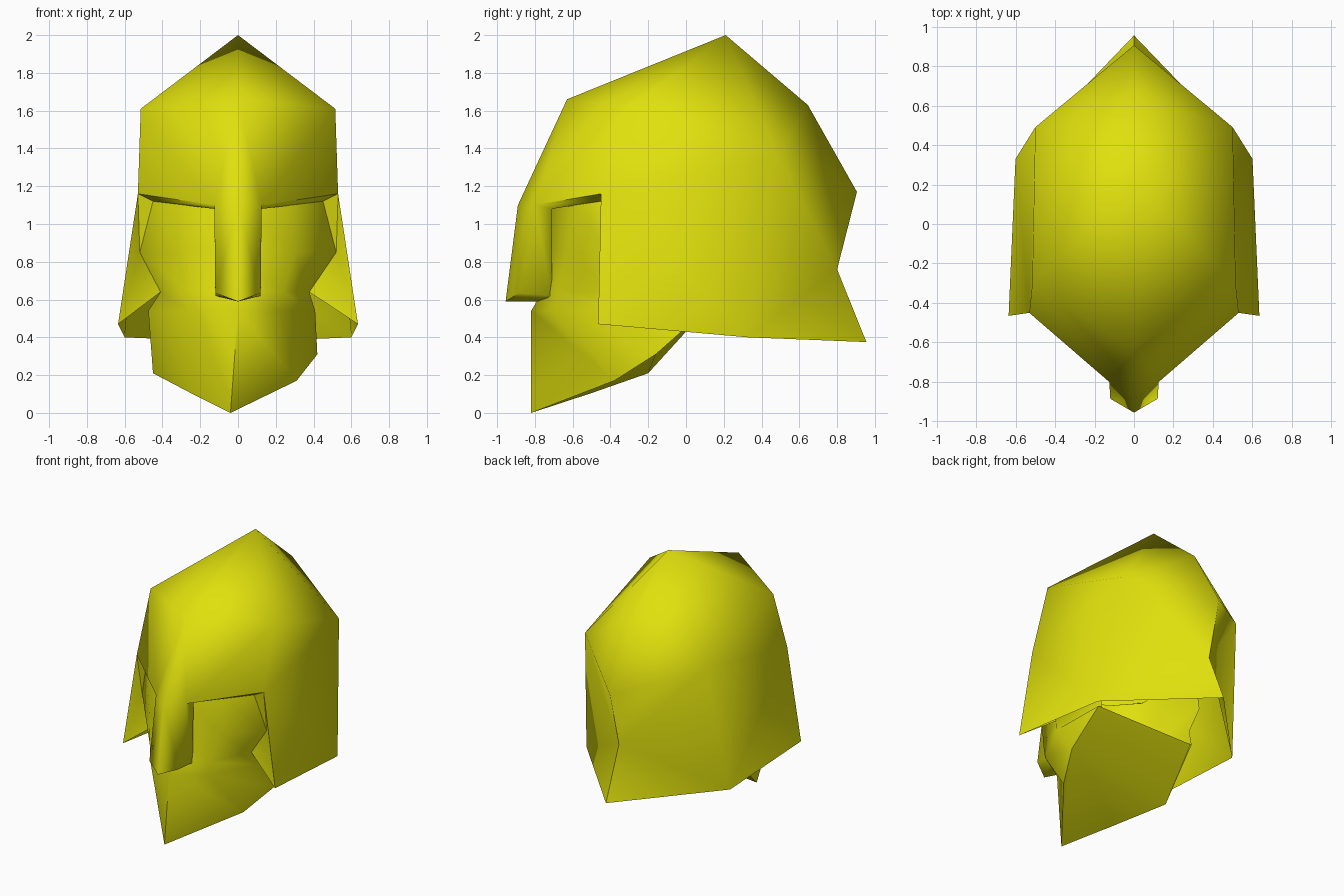
import bpy, bmesh, math

if "Cube" in bpy.data.objects:
    bpy.data.objects.remove(bpy.data.objects["Cube"])

yellow = bpy.data.materials.new("helmet_yellow")
yellow.diffuse_color = (0.75, 0.75, 0.004, 1)
yellow.use_nodes = True
yellow.node_tree.nodes["Principled BSDF"].inputs["Base Color"].default_value = yellow.diffuse_color


def build(name, verts, faces, angle, mirror=False):
    bm = bmesh.new()
    vs = [bm.verts.new(v) for v in verts]
    for f in faces:
        bm.faces.new([vs[i] for i in f])
    if mirror:
        geom = bm.verts[:] + bm.edges[:] + bm.faces[:]
        bmesh.ops.mirror(bm, geom=geom, axis='X', merge_dist=0.002)
        bmesh.ops.remove_doubles(bm, verts=bm.verts[:], dist=0.002)
    bmesh.ops.recalc_face_normals(bm, faces=bm.faces[:])
    me = bpy.data.meshes.new(name)
    bm.to_mesh(me)
    bm.free()
    me.materials.append(yellow)
    ob = bpy.data.objects.new(name, me)
    bpy.context.collection.objects.link(ob)
    bpy.ops.object.select_all(action='DESELECT')
    ob.select_set(True)
    bpy.context.view_layer.objects.active = ob
    bpy.ops.object.shade_smooth_by_angle(angle=math.radians(angle))
    return ob


# helmet dome with brow, cheek guards, neck guard and nose guard (right half, mirrored)
P = {
    "peak": (0, .21, 2.0), "brow_top": (0, -.63, 1.66), "brow": (0, -.89, 1.10),
    "nose_tip": (0, -.955, .59), "temple": (.515, -.305, 1.61), "rear": (.5, .49, 1.35),
    "eye_in": (.125, -.80, 1.10), "eye_out": (.53, -.45, 1.16), "cheek": (.635, -.465, .47),
    "hem": (.6, .33, .40), "back_a": (0, .645, 1.63), "back_b": (0, .905, 1.17),
    "back_c": (0, .80, .76), "tail": (0, .955, .375), "nose_side": (.12, -.885, .635),
    "rim_in": (.125, -.71, 1.08), "rim_out": (.45, -.45, 1.12),
    "nose_back": (.12, -.71, .62), "nose_mid": (0, -.71, .59),
}
F = [
    "peak brow_top temple", "peak temple rear", "peak rear back_a",
    "brow_top brow eye_in", "brow_top eye_in temple", "temple eye_in eye_out",
    "temple eye_out rear", "eye_out cheek hem", "eye_out hem rear",
    "back_a rear back_b", "rear hem back_c", "rear back_c back_b", "hem tail back_c",
    "brow nose_tip nose_side eye_in",            # nose guard front
    "eye_in nose_side nose_back rim_in",         # nose guard side
    "nose_tip nose_mid nose_back nose_side",     # nose guard underside
    "eye_in rim_in rim_out eye_out",             # underside of brow
]
keys = list(P)
build("helmet_shell", list(P.values()),
      [[keys.index(k) for k in f.split()] for f in F], 75, True)


# face mask: rows of (centre, mid, side, back), right side narrowed by k, then the skewed jaw row
def row(z, cy, mx, my, sx, sy, bx, k=1.0, dz=0.0):
    half = [(bx, 0.1, z), (sx, sy, z), (mx, my, z - dz)]
    return ([(-x, y, zz) for x, y, zz in half] + [(0, cy, z - dz)]
            + [(x * k, y, zz) for x, y, zz in half[::-1]])


rows = [
    row(1.12, -.71, .28, -.59, .45, -.45, .46, 1, .02),
    row(.85, -.73, .30, -.63, .52, -.40, .50),
    row(.64, -.76, .26, -.68, .41, -.38, .41, .92),
    row(.54, -.82, .26, -.68, .475, -.34, .43, .86),
    [(-.42, .10, .54), (-.45, -.20, .21), (-.25, -.50, .105), (-.04, -.82, 0),
     (.31, -.38, .17), (.42, -.16, .31), (.40, .10, .54)],
]
n = 7
faces = [[r * n + c, r * n + c + 1, (r + 1) * n + c + 1, (r + 1) * n + c]
         for r in range(4) for c in range(n - 1)
         if not (r == 3 and c in (0, n - 2))]
b = 4 * n
faces += [[b - n, b - n + 1, b + 1, b], [b - 2, b - 1, b + 6, b + 5],   # jaw sides
          [b + 1, b + 2, b + 3, b + 4, b + 5],     # underside of jaw
          [b, b + 1, b + 5, b + 6]]                # neck slope
build("face_mask", [v for r in rows for v in r], faces, 75)

# linings joining the cheek guards to the sides of the mask
for label, s, col in (("left", -1, 1), ("right", 1, 5)):
    top, mid, low = (rows[r][col] for r in range(3))
    eye, cheek = [(s * P[k][0], *P[k][1:]) for k in ("eye_out", "cheek")]
    build(label + "_cheek_lining", [eye, top, mid, low, cheek],
          [[0, 1, 2], [0, 2, 4], [2, 3, 4]], 40)
